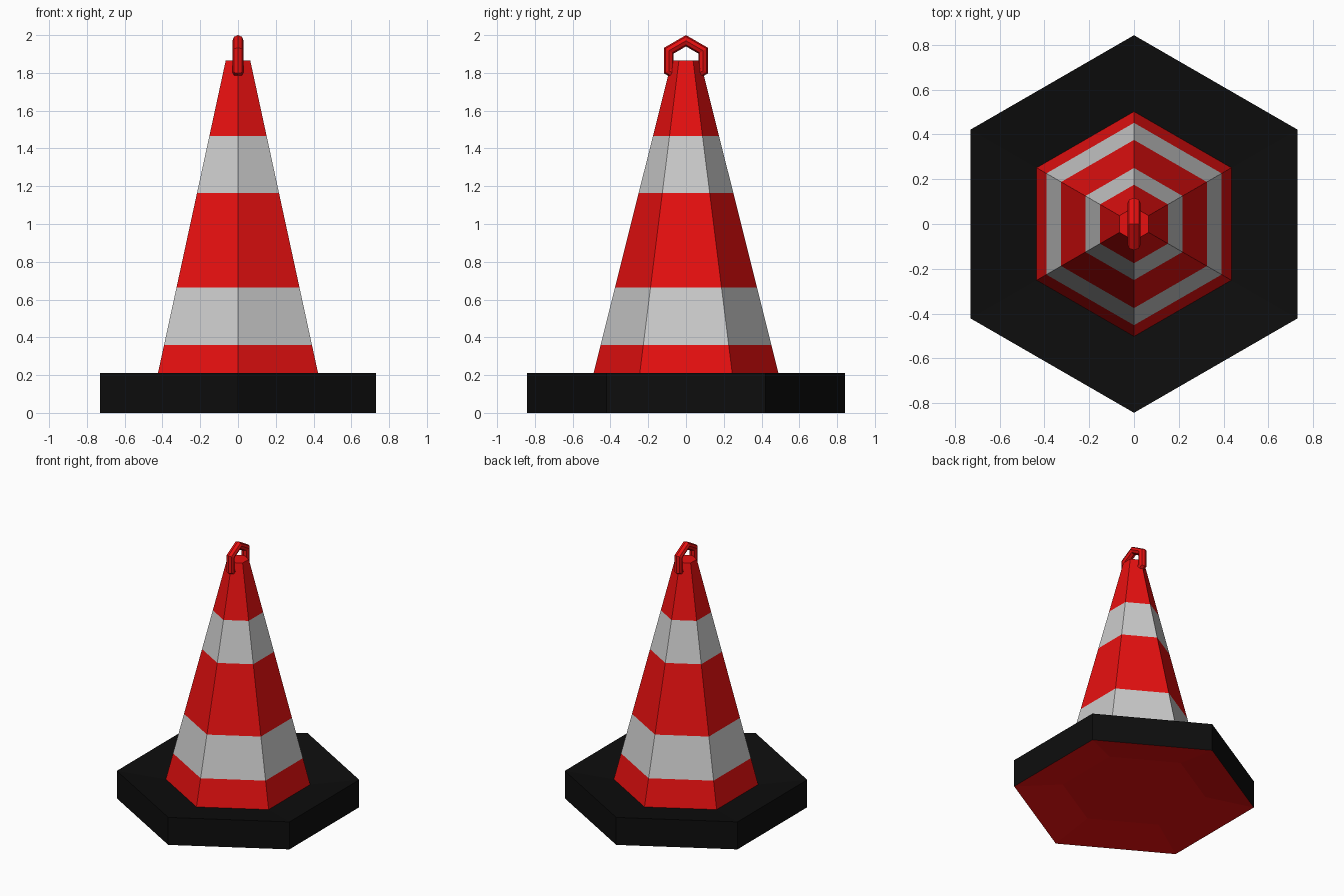
import bpy, bmesh
from math import sin, cos, pi, radians

if "Cube" in bpy.data.objects:
    bpy.data.objects.remove(bpy.data.objects["Cube"])

SIDES = 6


def material(name, rgb):
    m = bpy.data.materials.new(name)
    m.diffuse_color = (*rgb, 1)
    m.use_nodes = True
    m.node_tree.nodes["Principled BSDF"].inputs["Base Color"].default_value = m.diffuse_color
    return m


RED = material("red", (0.8, 0.005, 0.005))
WHITE = material("white", (0.8, 0.8, 0.8))
BLACK = material("black", (0.004, 0.004, 0.004))


def lathe(name, profile, mats, pattern, cap_bottom=None, cap_top=None):
    """Six-sided lathe of (radius, z) points, one material index per segment."""
    bm = bmesh.new()
    rings = []
    for r, z in profile:
        rings.append([bm.verts.new((r * cos(a), r * sin(a), z))
                      for a in (pi / 2 + 2 * pi * i / SIDES for i in range(SIDES))])
    for lo, hi, mat in zip(rings, rings[1:], pattern):
        for i in range(SIDES):
            j = (i + 1) % SIDES
            bm.faces.new((lo[i], lo[j], hi[j], hi[i])).material_index = mat
    if cap_bottom is not None:
        bm.faces.new(rings[0][::-1]).material_index = cap_bottom
    if cap_top is not None:
        bm.faces.new(rings[-1]).material_index = cap_top
    mesh = bpy.data.meshes.new(name)
    bm.to_mesh(mesh)
    bm.free()
    for m in mats:
        mesh.materials.append(m)
    ob = bpy.data.objects.new(name, mesh)
    bpy.context.collection.objects.link(ob)
    return ob


# Foot: black slab with gently dished top and red, dished underside
R_BOT, Z_BOT, R_TOP, Z_TOP = 0.502, 0.16, 0.075, 1.865
lathe("base", [(R_BOT, 0.05), (0.843, 0), (0.843, 0.21), (R_BOT, Z_BOT)],
      [BLACK, RED], [1, 0, 0], cap_bottom=1)

# Tapered body with alternating red and white bands
bands = [Z_BOT, 0.36, 0.665, 1.165, 1.465, Z_TOP]
taper = [(R_BOT + (R_TOP - R_BOT) * (z - Z_BOT) / (Z_TOP - Z_BOT), z) for z in bands]
lathe("cone_body", taper, [RED, WHITE], [0, 1, 0, 1, 0], cap_top=0)

# Six-sided carrying ring standing upright through the tip
bpy.ops.mesh.primitive_torus_add(major_segments=SIDES, minor_segments=8,
                                 major_radius=0.105, minor_radius=0.03,
                                 location=(0, 0, Z_TOP),
                                 rotation=(0, radians(90), 0))
ring = bpy.context.object
ring.name = "carry_ring"
ring.data.materials.append(RED)
